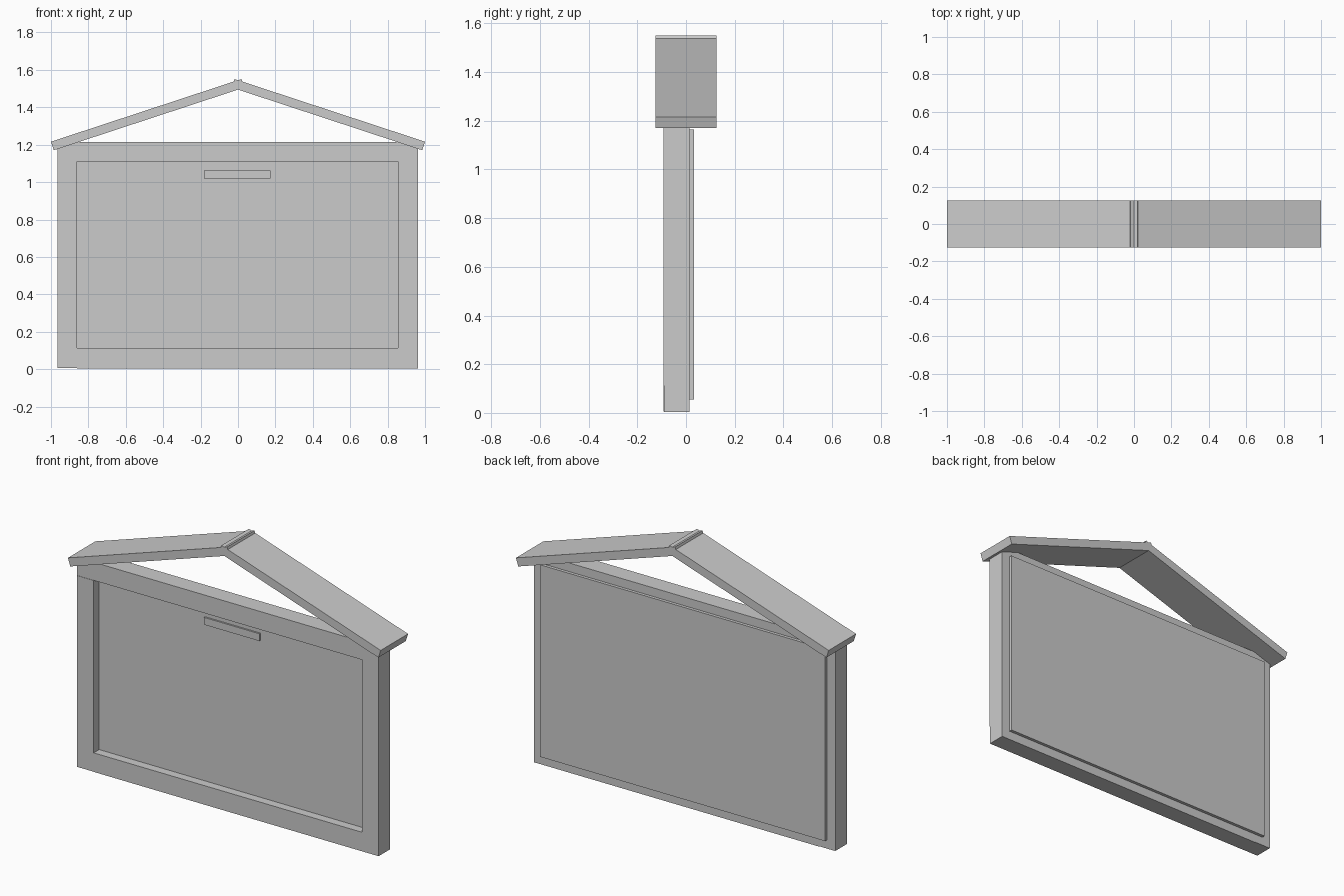
import bpy
import math
from mathutils import Vector

if "Cube" in bpy.data.objects:
    bpy.data.objects.remove(bpy.data.objects["Cube"])

grey = bpy.data.materials.new("plain_grey")
grey.diffuse_color = (0.6, 0.6, 0.6, 1)
grey.use_nodes = True
grey.node_tree.nodes["Principled BSDF"].inputs["Base Color"].default_value = grey.diffuse_color


def box(name, x, y, z, angle=0.0):
    """Box from (min, max) ranges, optionally tilted about the y axis."""
    bpy.ops.mesh.primitive_cube_add(
        size=1, location=(sum(x) / 2, sum(y) / 2, sum(z) / 2))
    ob = bpy.context.object
    ob.name = name
    ob.scale = (x[1] - x[0], y[1] - y[0], z[1] - z[0])
    bpy.ops.object.transform_apply(location=False, rotation=False, scale=True)
    ob.rotation_euler.y = angle
    ob.data.materials.append(grey)
    return ob


# Frame: lapped rails and posts
depth = (-0.092, 0.015)
box("left_post", (-0.965, -0.86), depth, (0.005, 1.11))
box("right_post", (0.856, 0.962), depth, (0.113, 1.215))
box("bottom_rail", (-0.86, 0.962), (-0.09, 0.015), (0.003, 0.113))
box("top_rail", (-0.965, 0.856), (-0.09, 0.015), (1.11, 1.215))

# Recessed panel, with a cover board over the back of the frame
box("display_panel", (-0.86, 0.856), (-0.04, 0.015), (0.113, 1.11))
box("back_board", (-0.912, 0.91), (0.015, 0.033), (0.055, 1.165))

# Small title plate on the panel
box("title_plate", (-0.183, 0.173), (-0.05, -0.04), (1.02, 1.062))

# Roof boards, square-ended and crossing slightly at the ridge
slope = math.atan(0.329)
thick = 0.048
length = 1.018 / math.cos(slope)
for name, side in (("left_roof_board", -1), ("right_roof_board", 1)):
    roof = box(name, (-length / 2, length / 2), (-0.125, 0.125),
               (-thick / 2, thick / 2), side * slope)
    eave = Vector((side * 1.0, 0, 1.216))
    along = Vector((-side * math.cos(slope), 0, math.sin(slope)))
    down = Vector((-side * math.sin(slope), 0, -math.cos(slope)))
    roof.location = eave + along * length / 2 + down * thick / 2
